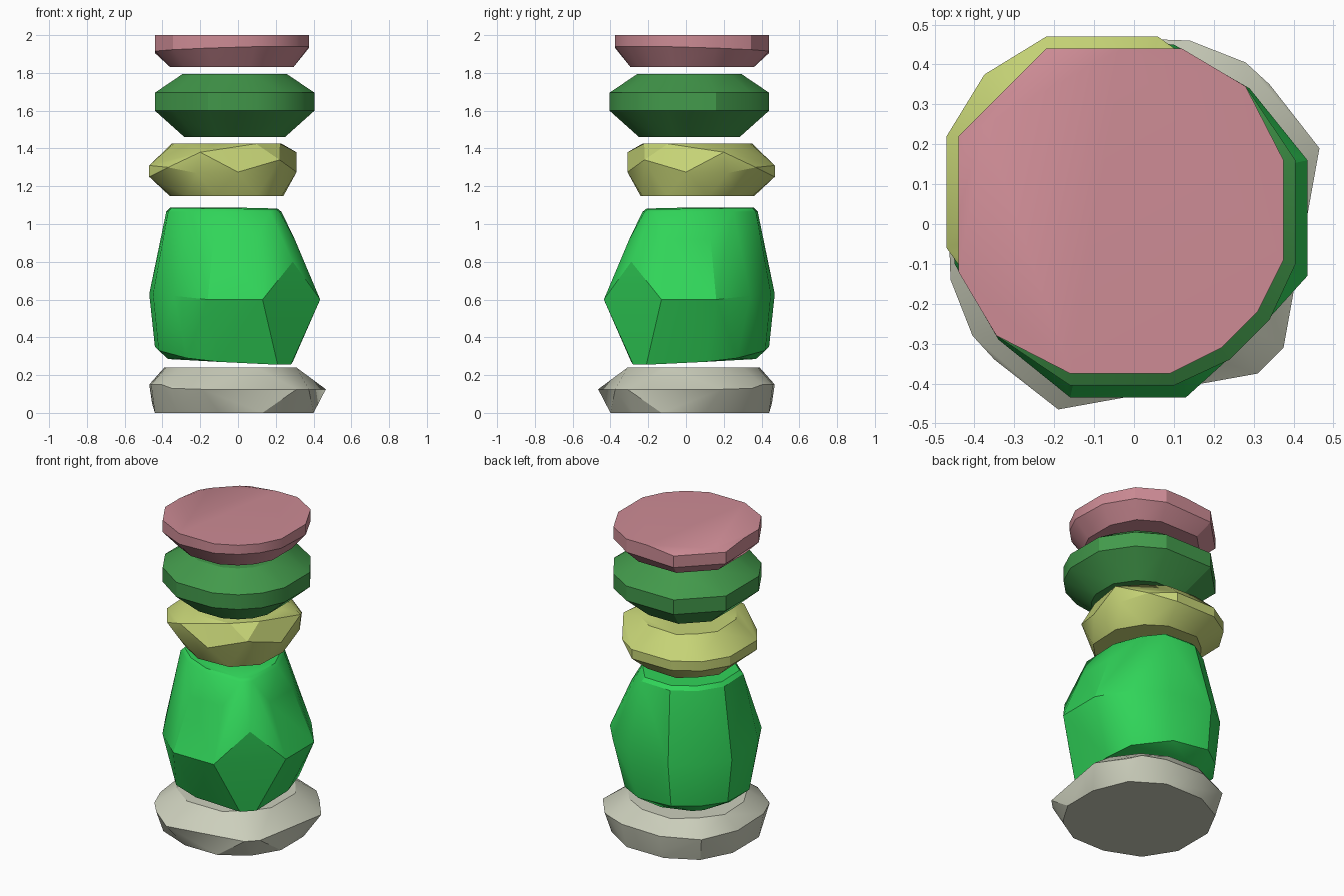
import bpy
import bmesh
import math

if "Cube" in bpy.data.objects:
    bpy.data.objects.remove(bpy.data.objects["Cube"], do_unlink=True)


def make_material(name, color):
    material = bpy.data.materials.new(name)
    material.use_nodes = True
    material.diffuse_color = (*color, 1)
    shader = material.node_tree.nodes["Principled BSDF"]
    shader.inputs["Base Color"].default_value = (*color, 1)
    shader.inputs["Roughness"].default_value = 0.8
    return material


def ring(half, z, scale=1.0, tilt=0.0):
    """Half outline in hundredths, scaled about its middle, tilted along the diagonal."""
    high = max(y for x, y in half)
    wide = max(x for x, y in half)
    middle = (wide - high) / 2
    points = []
    for x, y in half:
        x = middle + (x - middle) * scale
        y = -middle + (y + middle) * scale
        points.append((x / 100, y / 100, z + tilt * (y - x) / 100))
    return points


def spots(*points):
    """Single corners, all in hundredths."""
    return [tuple(value / 100 for value in point) for point in points]


def make_stone(name, material, corners):
    """Mirror the corners across the diagonal and wrap them in a faceted skin."""
    mirrored = [(-y, -x, z) for x, y, z in corners]
    bm = bmesh.new()
    for corner in corners + mirrored:
        bm.verts.new(corner)
    bmesh.ops.remove_doubles(bm, verts=bm.verts[:], dist=0.002)
    bmesh.ops.convex_hull(bm, input=bm.verts[:])
    loose = [vert for vert in bm.verts if not vert.link_faces]
    bmesh.ops.delete(bm, geom=loose, context="VERTS")
    bmesh.ops.dissolve_limit(bm, angle_limit=math.radians(2),
                             verts=bm.verts[:], edges=bm.edges[:])
    bmesh.ops.recalc_face_normals(bm, faces=bm.faces[:])
    mesh = bpy.data.meshes.new(name)
    bm.to_mesh(mesh)
    bm.free()
    mesh.materials.append(material)
    stone = bpy.data.objects.new(name, mesh)
    bpy.context.collection.objects.link(stone)
    bpy.ops.object.select_all(action="DESELECT")
    stone.select_set(True)
    bpy.context.view_layer.objects.active = stone
    bpy.ops.object.shade_smooth_by_angle(angle=math.radians(28))
    return stone


grey = make_material("pale grey", (0.60, 0.62, 0.50))
bright_green = make_material("bright green", (0.03, 0.66, 0.10))
yellow = make_material("olive yellow", (0.56, 0.65, 0.18))
dark_green = make_material("dark green", (0.055, 0.32, 0.07))
pink = make_material("dusty pink", (0.61, 0.26, 0.30))

# Base stone: flat foot, pointed waist, smaller flat top
foot = [(40, 10), (40, -13), (31, -28), (31, 32), (12, 44), (-15, 44), (-34, 34)]
crown = [(31, 15), (31, -10), (22, -22), (20, 30), (5, 38), (-16, 39), (-29, 29)]
waist = spots((46.5, 19, 12.5), (37.5, -31, 12.5), (34, 35, 13), (28, 40.5, 15),
              (14, 46, 15), (-14, 47, 15), (-37, 37, 15), (-14, 45.5, 5))
make_stone("base_stone", grey, ring(foot, 0) + waist + ring(crown, 0.24))

# Large stone: tall body with a pointed front corner
top = [(22, -17), (23, 8), (16, 25), (6, 37), (-15, 38), (-29, 29)]
body = spots((43.5, -13, 60), (43.5, 16, 60), (29, -29, 80), (30, -10, 92),
             (30, 13, 92), (29, 34, 62), (10, 45, 63), (-20, 47, 63), (-36, 36, 63))
under = spots((28, -21, 25.5), (29, 10, 27), (25, 27, 29), (5, 42, 33),
              (-20, 44, 35), (-34, 34, 35), (-8, 37, 28.5), (-26, 31, 28.5))
make_stone("large_stone", bright_green,
           body + under + ring(top, 1.065) + ring(top, 1.083, 0.93, 0.01))

# Middle stone: flat caps with staggered corners around the side
cap = [(23, -10), (24, 12), (15, 27), (3, 35), (-18, 36), (-28, 28)]
back = [(6, 47), (-22, 47), (-37.5, 37.5)]
side = spots((31, 0, 127.5), (31, 20, 138), (22, -22, 134), (29, 22, 127),
             (20, 37, 130), (24, 30, 134))
rims = [(x, y, z) for z in (1.25, 1.31) for x, y, _ in ring(back, z)]
make_stone("middle_stone", yellow,
           ring(cap, 1.147) + rims + side + ring(cap, 1.425, 0.97))

# Upper stone: upright band with sloping top and bottom
band = [(-22, 44), (12, 44), (28, 34.5), (40.5, 16), (40.5, -10), (34, -24)]
make_stone("upper_stone", dark_green,
           ring(band, 1.46, 0.63) + ring(band, 1.6)
           + ring(band, 1.695) + ring(band, 1.795, 0.65))

# Top stone: flat lid with a slightly dropped back corner
lid = [(-25, 37.5), (-3, 44), (12, 44), (28, 34.5), (37.5, 16), (37.5, -9), (31, -22)]
rim = [(-22, 44)] + lid[2:]
make_stone("top_stone", pink,
           ring(lid, 2.0) + spots((-22, 44, 198)) + ring(rim, 1.925, 1, -0.03)
           + ring(rim, 1.83, 0.8))
